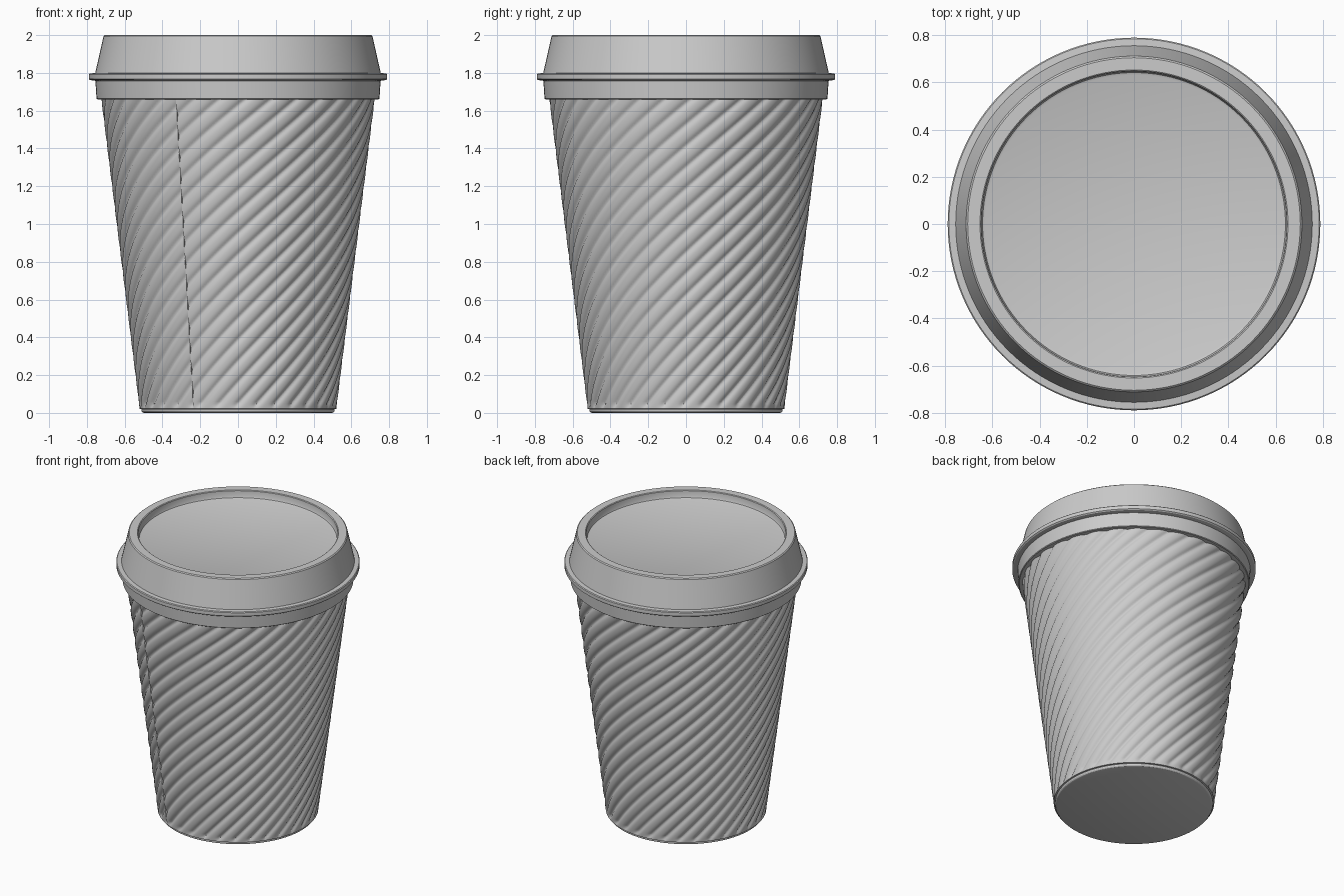
import bpy, math

if "Cube" in bpy.data.objects:
    bpy.data.objects.remove(bpy.data.objects["Cube"])

SEG = 128
RIBS = 32.4          # not a whole number: the ribs miss each other at the seam
TWIST = 1.72         # radians per unit of height
SEAM = math.radians(-117)

grey = bpy.data.materials.new("light grey")
grey.diffuse_color = (0.6, 0.6, 0.6, 1)
grey.use_nodes = True
grey.node_tree.nodes["Principled BSDF"].inputs["Base Color"].default_value = grey.diffuse_color


def make(name, verts, faces, angle):
    me = bpy.data.meshes.new(name)
    me.from_pydata(verts, [], faces)
    me.materials.append(grey)
    ob = bpy.data.objects.new(name, me)
    bpy.context.collection.objects.link(ob)
    bpy.ops.object.select_all(action='DESELECT')
    ob.select_set(True)
    bpy.context.view_layer.objects.active = ob
    bpy.ops.object.shade_smooth_by_angle(angle=math.radians(angle))
    return ob


def lathe(name, profile, cap_start=False, cap_end=False):
    """Revolve (radius, z) points, listed from bottom to top on the outside."""
    verts = [(r * math.cos(2 * math.pi * i / SEG), r * math.sin(2 * math.pi * i / SEG), z)
             for r, z in profile for i in range(SEG)]
    faces = []
    for j in range(len(profile) - 1):
        for i in range(SEG):
            k = (i + 1) % SEG
            faces.append((j * SEG + i, j * SEG + k, (j + 1) * SEG + k, (j + 1) * SEG + i))
    if cap_start:
        faces.append(tuple(reversed(range(SEG))))
    if cap_end:
        o = (len(profile) - 1) * SEG
        faces.append(tuple(range(o, o + SEG)))
    return make(name, verts, faces, 30)


# Inner cup with its rounded foot
lathe("cup", [(0.497, 0.0), (0.506, 0.003), (0.511, 0.009), (0.512, 0.018),
              (0.505, 0.03), (0.70, 1.70)], cap_start=True)

# Lid: skirt, snap ring, sloped wall, top ring and recessed disc
lathe("lid", [(0.70, 1.66), (0.744, 1.66), (0.749, 1.664), (0.755, 1.758),
              (0.783, 1.762), (0.79, 1.768), (0.79, 1.792), (0.785, 1.797),
              (0.756, 1.799), (0.712, 1.994), (0.705, 2.0),
              (0.653, 2.0), (0.648, 1.996), (0.646, 1.957),
              (0.642, 1.949), (0.632, 1.945)], cap_end=True)

# Ribbed sleeve: open grid that starts and ends at the seam
COLS, ROWS = 520, 130
Z0, Z1 = 0.022, 1.70
DEPTH = 0.016
verts, faces = [], []
for j in range(ROWS + 1):
    z = Z0 + (Z1 - Z0) * j / ROWS
    base = 0.522 + (0.724 - 0.522) * (z - 0.03) / 1.63
    fade = min(1.0, max(0.0, (z - 0.025) / 0.025))   # plain hem at the foot
    for i in range(COLS + 1):
        a = 2 * math.pi * i / COLS
        phase = (a - TWIST * z) * RIBS / 2
        groove = (1 - abs(math.sin(phase))) ** 1.5
        r = base - DEPTH * groove * fade
        verts.append((r * math.cos(a + SEAM), r * math.sin(a + SEAM), z))
W = COLS + 1
for j in range(ROWS):
    for i in range(COLS):
        p = j * W + i
        faces.append((p, p + 1, p + W + 1, p + W))
    # small step that closes the seam
    faces.append((j * W + COLS, j * W, (j + 1) * W, (j + 1) * W + COLS))
# underside of the sleeve hem
n = len(verts)
for i in range(W):
    a = 2 * math.pi * i / COLS + SEAM
    verts.append((0.505 * math.cos(a), 0.505 * math.sin(a), Z0 - 0.002))
faces += [(n + i, n + i + 1, i + 1, i) for i in range(COLS)]
make("ribbed_sleeve", verts, faces, 50)
